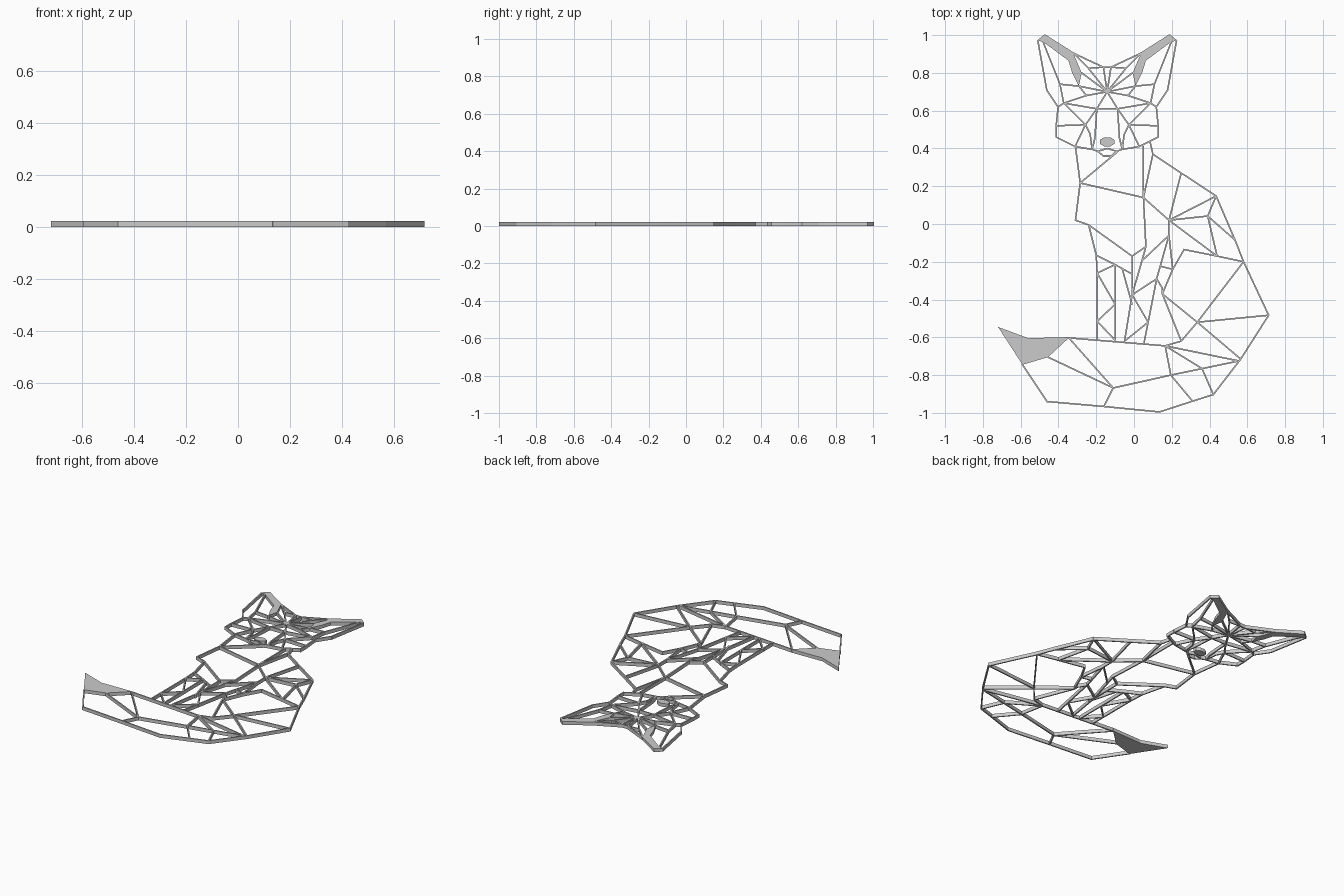
import bpy
import bmesh
import math
from mathutils import Vector

if "Cube" in bpy.data.objects:
    bpy.data.objects.remove(bpy.data.objects["Cube"])

THICK = 0.022
BAR = 0.008
HEAD_X = -0.142

grey = bpy.data.materials.new("plain_grey")
grey.use_nodes = True
grey.diffuse_color = (0.6, 0.6, 0.6, 1)
grey.node_tree.nodes["Principled BSDF"].inputs["Base Color"].default_value = grey.diffuse_color


def prism(bm, outline):
    """Extrude a flat outline from the ground up to the plate thickness."""
    low = [bm.verts.new((p[0], p[1], 0)) for p in outline]
    high = [bm.verts.new((p[0], p[1], THICK)) for p in outline]
    bm.faces.new(low)
    bm.faces.new(high)
    for i in range(len(low)):
        j = (i + 1) % len(low)
        bm.faces.new((low[i], low[j], high[j], high[i]))


def bar(bm, a, b):
    """Straight strut with slightly lengthened ends, so that joints close."""
    a, b = Vector(a), Vector(b)
    along = (b - a).normalized() * BAR / 2
    side = Vector((-along.y, along.x))
    a, b = a - along * 0.6, b + along * 0.6
    prism(bm, [a + side, a - side, b - side, b + side])


def finish(bm, name):
    """Turn the collected prisms into a grey object."""
    bmesh.ops.recalc_face_normals(bm, faces=bm.faces)
    mesh = bpy.data.meshes.new(name)
    bm.to_mesh(mesh)
    bm.free()
    mesh.materials.append(grey)
    bpy.context.collection.objects.link(bpy.data.objects.new(name, mesh))


def build(name, points, paths=(), panels=()):
    """Make one part from strut paths and solid panels of named points."""
    bm = bmesh.new()
    for path in paths:
        names = path.split()
        for a, b in zip(names, names[1:]):
            bar(bm, points[a], points[b])
    for panel in panels:
        prism(bm, [points[n] for n in panel.split()])
    finish(bm, name)


# Half of the face, measured from its middle line
face = {
    "brow": (0, .70), "crown": (.02, .83), "forehead": (.10, .825),
    "ear_base": (.18, .905), "ear_tip": (.33, 1), "ear_corner": (.367, .97),
    "ear_side": (.32, .71), "temple": (.26, .62), "cheek_top": (.27, .52),
    "cheek": (.27, .46), "jaw": (.17, .41), "ear_inner": (.25, .74),
    "ear_fold": (.135, .80), "ear_root": (.15, .73), "eye_top": (.11, .68),
    "eye_outer": (.23, .64), "eye_inner": (.055, .61),
    "muzzle_side": (.115, .525), "muzzle_low": (.09, .475),
    "lip": (.08, .395), "nose_side": (.065, .455), "mouth": (.05, .385),
    "chin": (.02, .36), "chin_middle": (0, .36), "lip_middle": (0, .40),
    "crown_middle": (0, .83), "eye_middle": (0, .61),
    "ear_notch": (.205, .865), "ear_hollow": (.185, .80), "ear_hook": (.34, .965),
}
face_paths = [
    "ear_tip ear_corner ear_side temple cheek_top cheek jaw lip mouth chin chin_middle",
    "ear_tip ear_base forehead crown crown_middle",
    "ear_base crown",
    "ear_hook ear_inner ear_root brow",
    "ear_inner eye_outer temple",
    "ear_side temple",
    "forehead brow crown",
    "ear_fold brow eye_top ear_root",
    "brow eye_inner eye_middle",
    "eye_outer eye_inner muzzle_side cheek_top",
    "eye_outer eye_top",
    "eye_outer muzzle_side jaw",
    "muzzle_side muzzle_low lip",
    "eye_inner nose_side lip",
    "lip_middle mouth",
]
ear_panel = "ear_corner ear_tip ear_base ear_fold ear_root ear_hollow ear_notch ear_hook"

for side, label in ((1, "left"), (-1, "right")):
    half = {n: (HEAD_X + side * x, y) for n, (x, y) in face.items()}
    build(label + "_face_frame", half, face_paths)
    build(label + "_ear_panel", half, panels=[ear_panel])

# Nose: a flat rounded plate
nose = bmesh.new()
prism(nose, [(HEAD_X + .042 * math.cos(a), .435 + .026 * math.sin(a))
             for a in (math.tau * (i + .5) / 8 for i in range(8))])
finish(nose, "nose")

# Chest and back
torso = {
    "throat": (-.31, .41), "chin_right": (-.09, .38), "breast": (-.285, .217),
    "breast_low": (-.31, .02), "shoulder": (-.24, -.005),
    "elbow": (-.20, -.165), "neck": (.05, .41), "nape": (.085, .435),
    "neck_back": (.10, .37), "withers": (.05, .14), "back_top": (.25, .27),
    "back": (.435, .148), "back_low": (.535, -.085), "rump": (.58, -.20),
    "flank": (.185, .02), "loin": (.39, .042), "hip": (.44, -.17),
    "belly": (.063, -.12), "knee": (-.01, -.17), "thigh_front": (.185, -.06),
    "belly_low": (.042, -.195), "shin": (-.01, -.375),
}
torso_paths = [
    "throat breast breast_low shoulder elbow",
    "chin_right breast withers neck",
    "nape neck_back withers flank back_top",
    "neck_back back_top back back_low rump",
    "back flank loin back",
    "loin hip flank thigh_front",
    "loin back_low",
    "withers belly knee shoulder",
    "belly belly_low thigh_front",
    "knee shin belly_low",
]
build("torso_frame", torso, torso_paths)

# Front legs
legs = {
    "elbow": (-.20, -.165), "wrist": (-.195, -.26), "inner_elbow": (-.10, -.215),
    "knee": (-.01, -.265), "mid_leg": (-.10, -.425), "ankle": (-.195, -.515),
    "paw_outer": (-.195, -.61), "paw_inner": (-.10, -.615),
    "second_elbow": (-.063, -.235), "second_leg": (-.01, -.425),
    "second_paw": (-.05, -.62), "shin": (-.01, -.375), "hock": (.075, -.52),
    "hock_paw": (.053, -.63), "thigh": (.12, -.29), "thigh_top": (.185, -.06),
    "thigh_low": (.15, -.34), "thigh_back": (.205, -.24), "thigh_mid": (.145, -.225),
}
leg_paths = [
    "elbow wrist ankle paw_outer",
    "elbow inner_elbow knee",
    "inner_elbow wrist mid_leg ankle paw_inner",
    "inner_elbow mid_leg paw_inner",
    "second_elbow second_leg",
    "shin second_paw hock shin thigh hock hock_paw",
    "thigh_top thigh thigh_low",
    "thigh_top thigh_back thigh_mid",
]
build("leg_frame", legs, leg_paths)

# Haunch
haunch = {
    "fold": (.265, -.135), "hip": (.44, -.17), "rump": (.58, -.20),
    "rear": (.713, -.483), "rear_low": (.565, -.715), "centre": (.335, -.52),
    "thigh_back": (.205, -.24), "thigh_low": (.15, -.37), "foot": (.25, -.62),
    "tail_root": (.165, -.645), "thigh": (.15, -.34),
}
haunch_paths = [
    "thigh_back fold hip rump rear rear_low centre rear",
    "rump centre thigh_low thigh_back",
    "centre foot tail_root",
    "thigh thigh_low foot",
]
build("haunch_frame", haunch, haunch_paths)

# Tail, with a solid tip
tail = {
    "point": (-.72, -.545), "tip_top": (-.55, -.608), "top": (-.345, -.603),
    "tip_notch": (-.455, -.705), "tip_low": (-.59, -.745), "under": (-.46, -.94),
    "under_mid": (-.16, -.966), "bottom": (.135, -.995), "under_back": (.31, -.938),
    "heel": (.42, -.903), "rear_low": (.565, -.715), "middle": (-.11, -.868),
    "root": (.165, -.645), "root_low": (.195, -.80), "root_back": (.36, -.765),
    "rear_top": (.555, -.725),
}
tail_paths = [
    "tip_low under under_mid bottom under_back heel rear_low",
    "tip_top top root rear_top",
    "tip_notch middle under_mid",
    "top middle root_low rear_top",
    "root root_low under_back",
    "root root_back heel",
]
build("tail_frame", tail, tail_paths)
build("tail_tip", tail, panels=["point tip_top top tip_notch tip_low"])
